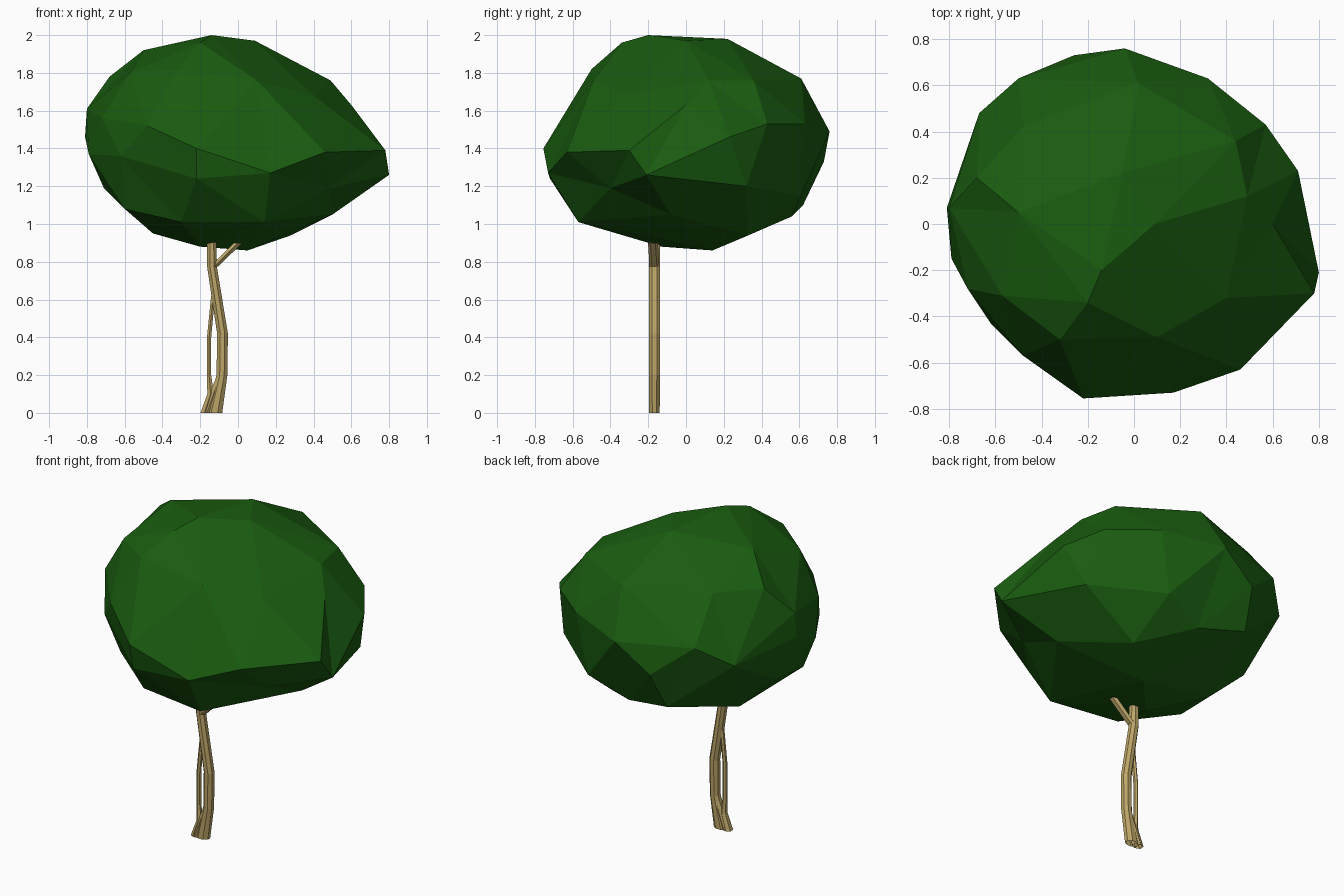
import bpy, bmesh, math
from mathutils import Vector


def material(name, rgb):
    m = bpy.data.materials.new(name)
    m.diffuse_color = (*rgb, 1)
    return m


def finish(name, bm, mat):
    bmesh.ops.recalc_face_normals(bm, faces=bm.faces)
    me = bpy.data.meshes.new(name)
    bm.to_mesh(me)
    bm.free()
    me.materials.append(mat)
    ob = bpy.data.objects.new(name, me)
    bpy.context.collection.objects.link(ob)
    return ob


def tube(name, path, mat, sides=8):
    """Open tube; each path entry is x, y, z, half width, half depth."""
    bm = bmesh.new()
    rings = []
    for x, y, z, rx, ry in path:
        rings.append([bm.verts.new((x + rx * math.cos(math.tau * (i + .5) / sides),
                                    y + ry * math.sin(math.tau * (i + .5) / sides), z))
                      for i in range(sides)])
    for a, b in zip(rings, rings[1:]):
        for i in range(sides):
            j = (i + 1) % sides
            bm.faces.new((a[i], a[j], b[j], b[i]))
    return finish(name, bm, mat)


leaf = material("leaf", (.010, .107, .005))
bark = material("bark", (.51, .38, .14))

# Crown: faceted blob, key corners from top to bottom
corners = [
    (-.14, -.20, 2.0), (-.05, .22, 1.98), (.09, 0, 1.97), (-.50, .05, 1.92),
    (-.20, -.34, 1.96),
    (.49, .12, 1.76), (.44, .36, 1.76), (.02, .61, 1.77), (-.48, .42, 1.78),
    (-.68, .20, 1.78), (-.57, -.31, 1.80), (-.32, -.50, 1.82), (.10, -.49, 1.76),
    (.40, -.32, 1.68),
    (.60, .0, 1.63), (.57, .43, 1.53), (.32, .63, 1.53), (-.50, .63, 1.52),
    (-.80, .07, 1.61), (-.72, -.28, 1.56), (-.48, -.57, 1.52),
    (.78, -.30, 1.39), (.80, -.21, 1.26), (.71, .23, 1.46), (-.04, .76, 1.49),
    (-.26, .73, 1.33), (-.67, .48, 1.40), (-.81, .07, 1.46), (-.79, -.15, 1.37),
    (-.62, -.43, 1.36), (-.22, -.755, 1.40), (.17, -.73, 1.27), (.46, -.63, 1.38),
    (.62, .32, 1.20), (.25, .61, 1.15), (-.30, .62, 1.10), (-.71, .12, 1.19),
    (-.60, -.30, 1.08), (.48, -.40, 1.19), (-.22, -.72, 1.24),
    (.50, -.08, 1.05), (.28, .33, .94), (-.45, .12, .95), (-.30, -.50, 1.01),
    (.14, -.57, 1.01), (.05, .14, .86), (-.20, -.13, .88), (0, .56, 1.04),
]
centre = Vector((0, 0, 1.4))
bm = bmesh.new()
# Connect the corners on a unit sphere, then move them out so dents survive
verts = [bm.verts.new((Vector(c) - centre).normalized()) for c in corners]
bmesh.ops.convex_hull(bm, input=verts)
for v, c in zip(verts, corners):
    v.co = c
finish("crown", bm, leaf)

# Trunk: main stem, thin side stem and a short fork into the crown
Y = -.167
tube("trunk", [(-.125, Y, 0, .045, .03), (-.085, Y, .2, .031, .032),
               (-.082, Y, .42, .031, .032), (-.137, Y, .77, .028, .032),
               (-.14, Y, .93, .026, .03)], bark)
tube("side_stem", [(-.178, Y, 0, .024, .028), (-.145, Y, .1, .02, .022),
                   (-.153, Y, .2, .013, .015), (-.153, Y, .4, .013, .015),
                   (-.132, Y, .62, .012, .015)], bark, 6)
tube("root_strut", [(-.165, Y, 0, .03, .028), (-.095, Y, .2, .018, .025)], bark, 6)
tube("fork_branch", [(-.125, Y, .775, .024, .026), (0, Y - .008, .9, .026, .026)], bark, 6)
